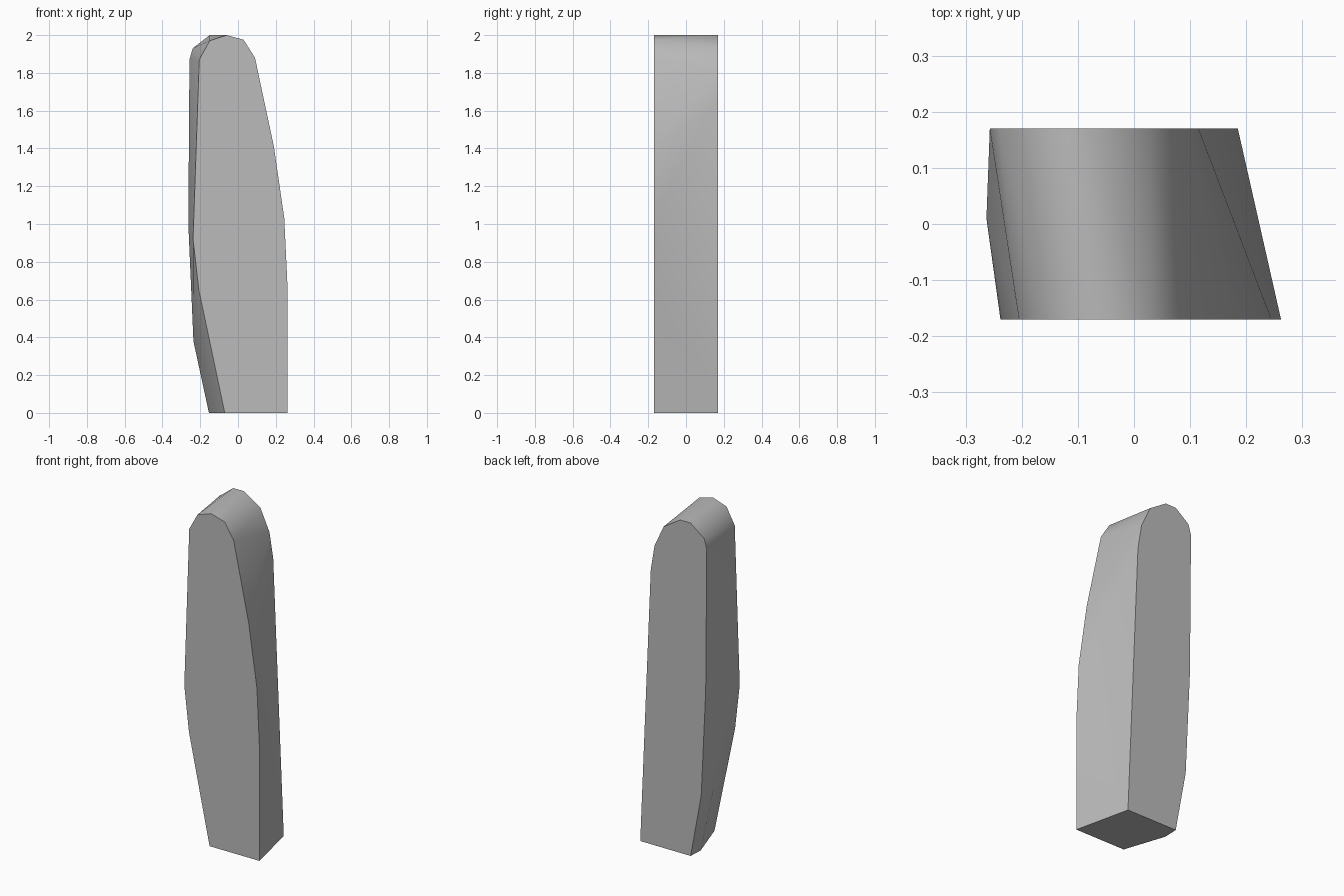
import bpy, bmesh, math

cube = bpy.data.objects.get("Cube")
if cube:
    bpy.data.objects.remove(cube, do_unlink=True)

HALF_DEPTH = 0.17

# Profiles as (x, z), from the lower left corner over the top to the lower right
front = [(-.07, 0), (-.207, .65), (-.238, .92), (-.205, 1.87), (-.15, 1.97), (-.06, 2),
         (.03, 1.975), (.09, 1.88), (.19, 1.41), (.245, 1.03), (.262, .67), (.262, 0)]
back = [(-.15, 0), (-.22, .38), (-.25, 1.02), (-.257, 1.87), (-.24, 1.93), (-.15, 2),
        (-.08, 2), (.03, 1.93), (.09, 1.8), (.115, 1.65), (.185, 0)]
# Slight bulge along one side, as (x, y, z)
bulge = [(-.154, .08, 0), (-.236, .08, .38), (-.263, .01, 1)]

points = [(x, -HALF_DEPTH, z) for x, z in front]
points += [(x, HALF_DEPTH, z) for x, z in back] + bulge

# Twisted slab skinned tightly around both profiles
bm = bmesh.new()
for p in points:
    bm.verts.new(p)
bmesh.ops.convex_hull(bm, input=bm.verts[:])
bmesh.ops.dissolve_limit(bm, angle_limit=math.radians(0.2), verts=bm.verts[:], edges=bm.edges[:])
bmesh.ops.recalc_face_normals(bm, faces=bm.faces[:])
mesh = bpy.data.meshes.new("stone_slab")
bm.to_mesh(mesh)
bm.free()
slab = bpy.data.objects.new("stone_slab", mesh)
bpy.context.collection.objects.link(slab)

# Plain grey stone
stone = bpy.data.materials.new("stone_grey")
stone.use_nodes = True
colour = (0.5, 0.5, 0.5, 1)
stone.diffuse_color = colour
stone.node_tree.nodes["Principled BSDF"].inputs["Base Color"].default_value = colour
mesh.materials.append(stone)

# Soft sides, crisp front and back rims
bpy.context.view_layer.objects.active = slab
slab.select_set(True)
bpy.ops.object.shade_smooth_by_angle(angle=math.radians(30))
